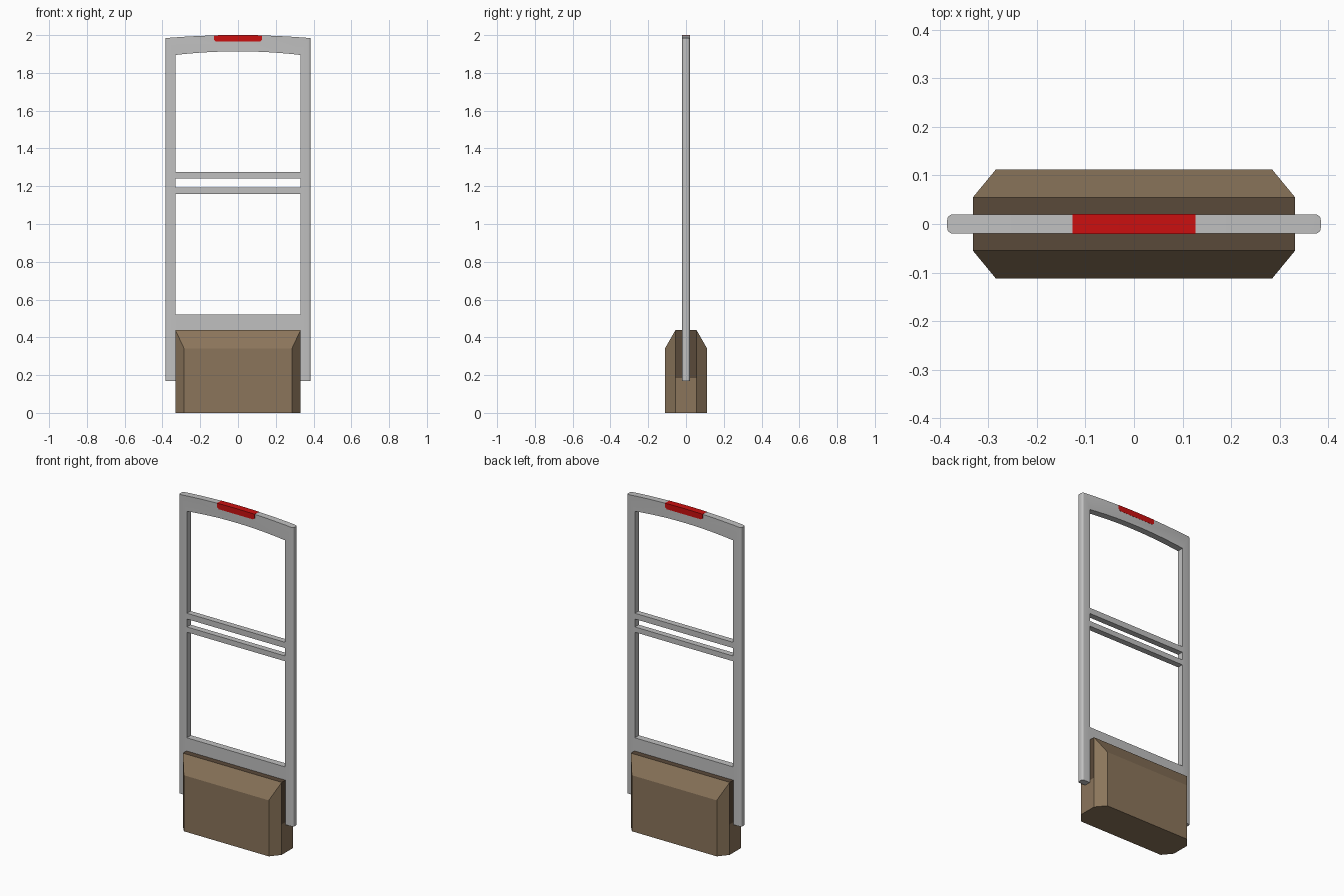
import bpy, bmesh, math

if "Cube" in bpy.data.objects:
    bpy.data.objects.remove(bpy.data.objects["Cube"])


def material(name, rgb):
    m = bpy.data.materials.new(name)
    m.diffuse_color = (*rgb, 1)
    m.use_nodes = True
    m.node_tree.nodes["Principled BSDF"].inputs["Base Color"].default_value = m.diffuse_color
    return m


GRAY = material("light gray", (0.53, 0.53, 0.53))
RED = material("red", (0.60, 0.005, 0.005))
BROWN = material("brown", (0.258, 0.178, 0.105))
DARK = material("dark brown", (0.102, 0.067, 0.041))


def add_object(name, bm, *mats):
    bmesh.ops.recalc_face_normals(bm, faces=bm.faces[:])
    me = bpy.data.meshes.new(name)
    bm.to_mesh(me)
    bm.free()
    for m in mats:
        me.materials.append(m)
    ob = bpy.data.objects.new(name, me)
    bpy.context.collection.objects.link(ob)
    return ob


def prism(outline, depth):
    """Extrude an x-z outline to y = -depth .. depth."""
    bm = bmesh.new()
    f = bm.faces.new([bm.verts.new((x, -depth, z)) for x, z in outline])
    ext = bmesh.ops.extrude_face_region(bm, geom=[f])
    for v in ext["geom"]:
        if isinstance(v, bmesh.types.BMVert):
            v.co.y = depth
    return bm


def arc(half, z_mid, drop, full, n=16):
    """Shallow arch from -half to half, falling by drop at x = full."""
    xs = [-half + 2 * half * i / n for i in range(n + 1)]
    return [(x, z_mid - drop * (x / full) ** 2) for x in xs]


def bar(name, x, z0, z1, depth):
    return add_object(name, prism([(-x, z0), (x, z0), (x, z1), (-x, z1)], depth), GRAY)


W, IN, T = 0.385, 0.33, 0.02

# Arched frame with rounded outer posts
outline = [(-W, 0.17)] + arc(W, 2.0, 0.016, W) + [(W, 0.17), (IN, 0.17)]
outline += arc(IN, 1.914, 0.019, IN)[::-1] + [(-IN, 0.17)]
bm = prism(outline, T)
posts = [e for e in bm.edges
         if all(abs(abs(v.co.x) - W) < 1e-4 for v in e.verts)
         and abs(e.verts[0].co.z - e.verts[1].co.z) > 0.5]
bmesh.ops.bevel(bm, geom=posts, offset=0.012, segments=4, profile=0.5, affect='EDGES')
frame = add_object("arched_frame", bm, GRAY)
bpy.context.view_layer.objects.active = frame
frame.select_set(True)
bpy.ops.object.shade_smooth_by_angle(angle=math.radians(35))

# Cross bars and lower panel
bar("upper_cross_bar", IN, 1.24, 1.275, 0.018)
bar("lower_cross_bar", IN, 1.16, 1.192, 0.018)
bar("lower_panel", IN, 0.42, 0.52, T)

# Red warning light set in the arch
lamp = arc(0.127, 2.0005, 0.016, W, 8) + [(0.127, 1.975), (0.115, 1.965), (-0.115, 1.965), (-0.127, 1.975)]
add_object("warning_light", prism(lamp, T + 0.0008), RED)

# Chamfered base: octagonal prism with sloped front and back
ring = [(-0.285, -0.112), (0.285, -0.112), (0.332, -0.055), (0.332, 0.055),
        (0.285, 0.112), (-0.285, 0.112), (-0.332, 0.055), (-0.332, -0.055)]
bm = bmesh.new()
low = [bm.verts.new((x, y, 0)) for x, y in ring]
top = [bm.verts.new((x, y, 0.34 if abs(y) > 0.1 else 0.44)) for x, y in ring]
bm.faces.new(low)
for i in range(8):
    j = (i + 1) % 8
    bm.faces.new((low[i], low[j], top[j], top[i]))
for ids in ((7, 0, 1, 2), (3, 4, 5, 6), (2, 3, 6, 7)):
    bm.faces.new([top[i] for i in ids])
bmesh.ops.bisect_plane(bm, geom=bm.verts[:] + bm.edges[:] + bm.faces[:],
                       plane_co=(0, 0, 0.185), plane_no=(0, 0, 1))
bmesh.ops.recalc_face_normals(bm, faces=bm.faces[:])
# Dark channel on the top and upper ends
for f in bm.faces:
    f.normal_update()
    end = abs(f.normal.x) > 0.95 and f.calc_center_median().z > 0.19
    f.material_index = 1 if end or f.normal.z > 0.95 else 0
add_object("base", bm, BROWN, DARK)
